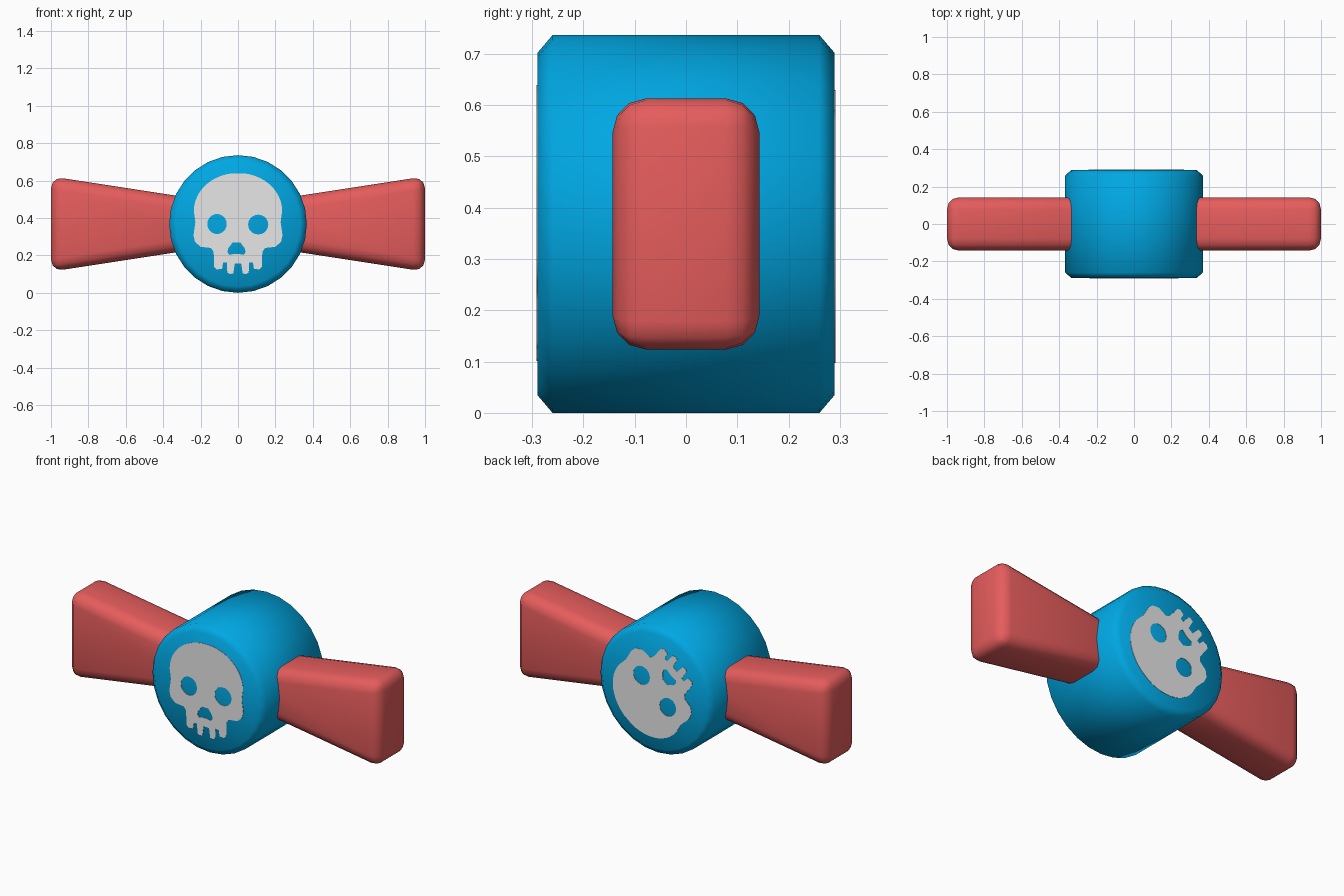
import bpy, bmesh
from math import sin, cos, pi, radians
from mathutils import Matrix, Vector

if "Cube" in bpy.data.objects:
    bpy.data.objects.remove(bpy.data.objects["Cube"], do_unlink=True)

RADIUS, HALF_DEPTH = 0.368, 0.289
CENTRE = Vector((0, 0, RADIUS))


def material(name, colour):
    mat = bpy.data.materials.new(name)
    mat.use_nodes = True
    mat.diffuse_color = (*colour, 1)
    mat.node_tree.nodes["Principled BSDF"].inputs["Base Color"].default_value = (*colour, 1)
    return mat


blue = material("blue", (0, 0.39, 0.77))
red = material("coral red", (0.79, 0.108, 0.108))
white = material("off white", (0.8, 0.8, 0.8))


def add_object(name, data, mat):
    obj = bpy.data.objects.new(name, data)
    bpy.context.collection.objects.link(obj)
    data.materials.append(mat)
    return obj


def activate(obj):
    bpy.ops.object.select_all(action='DESELECT')
    obj.select_set(True)
    bpy.context.view_layer.objects.active = obj


def smooth_part(name, bm, mat, angle):
    bmesh.ops.recalc_face_normals(bm, faces=bm.faces)
    mesh = bpy.data.meshes.new(name)
    bm.to_mesh(mesh)
    bm.free()
    obj = add_object(name, mesh, mat)
    obj.location = CENTRE
    activate(obj)
    bpy.ops.object.shade_smooth_by_angle(angle=radians(angle))


# Drum: chamfered profile spun around the front-to-back axis
bm = bmesh.new()
rim, wall = RADIUS - 0.034, HALF_DEPTH - 0.029
profile = [(0, -HALF_DEPTH), (rim, -HALF_DEPTH), (RADIUS, -wall),
           (RADIUS, wall), (rim, HALF_DEPTH), (0, HALF_DEPTH)]
verts = [bm.verts.new((0, y, radius)) for radius, y in profile]
edges = [bm.edges.new(pair) for pair in zip(verts, verts[1:])]
bmesh.ops.spin(bm, geom=verts + edges, cent=(0, 0, 0), axis=(0, 1, 0),
               angle=2 * pi, steps=28)
bmesh.ops.remove_doubles(bm, verts=bm.verts, dist=0.0001)
smooth_part("drum", bm, blue, 60)


# Side paddles: flared blocks with rounded edges
def paddle(name, side):
    bm = bmesh.new()
    bmesh.ops.create_cube(bm, size=2)
    for v in bm.verts:
        outer = v.co.x * side > 0
        v.co = (side * (1 if outer else 0.15), v.co.y * 0.143,
                v.co.z * (0.2545 if outer else 0.1235))
    bmesh.ops.bevel(bm, geom=bm.edges[:], offset=0.065, segments=3,
                    profile=0.5, affect='EDGES', clamp_overlap=True)
    smooth_part(name, bm, red, 50)


paddle("left_paddle", 1)
paddle("right_paddle", -1)


# Skull plates: outline with eye and nose holes
def ring(x, y, a, b, count=20):
    return [(x + a * cos(2 * pi * i / count), y + b * sin(2 * pi * i / count))
            for i in range(count)]


def mirrored(half):
    return half + [(-x, y) for x, y in reversed(half)]


cranium = [(0.236 * sin(t * pi / 24), 0.07 + 0.203 * cos(t * pi / 24))
           for t in range(1, 13)]
cheek = [(0.228, 0.01), (0.238, -0.06), (0.23, -0.095), (0.2, -0.122), (0.145, -0.128),
         (0.13, -0.15), (0.128, -0.23), (0.115, -0.243)]
teeth = [(0.085, -0.24), (0.08, -0.205), (0.06, -0.205), (0.057, -0.26),
         (0.045, -0.267), (0.025, -0.265), (0.017, -0.21)]
nose = [(0.02, -0.098), (0.044, -0.13), (0.049, -0.15), (0.038, -0.165), (0.012, -0.16)]
loops = [mirrored(cranium + cheek + teeth),
         [(x - 0.008, y) for x, y in mirrored(nose)],
         ring(-0.112, 0, 0.052, 0.054), ring(0.108, -0.003, 0.054, 0.053)]


def skull(name, y, rotation):
    curve = bpy.data.curves.new(name, 'CURVE')
    curve.dimensions = '2D'
    curve.fill_mode = 'BOTH'
    curve.extrude = 0.002
    for loop in loops:
        spline = curve.splines.new('POLY')
        spline.points.add(len(loop) - 1)
        for point, (u, v) in zip(spline.points, loop):
            point.co = (u, v, 0, 1)
        spline.use_cyclic_u = True
    obj = add_object(name, curve, white)
    obj.matrix_world = Matrix.Translation(CENTRE + Vector((0, y, 0))) @ rotation
    activate(obj)
    bpy.ops.object.convert(target='MESH')


upright = Matrix.Rotation(pi / 2, 4, 'X')
skull("front_skull", -HALF_DEPTH, upright)
skull("back_skull", HALF_DEPTH,
      Matrix.Rotation(pi, 4, 'Z') @ upright @ Matrix.Rotation(radians(141), 4, 'Z'))
